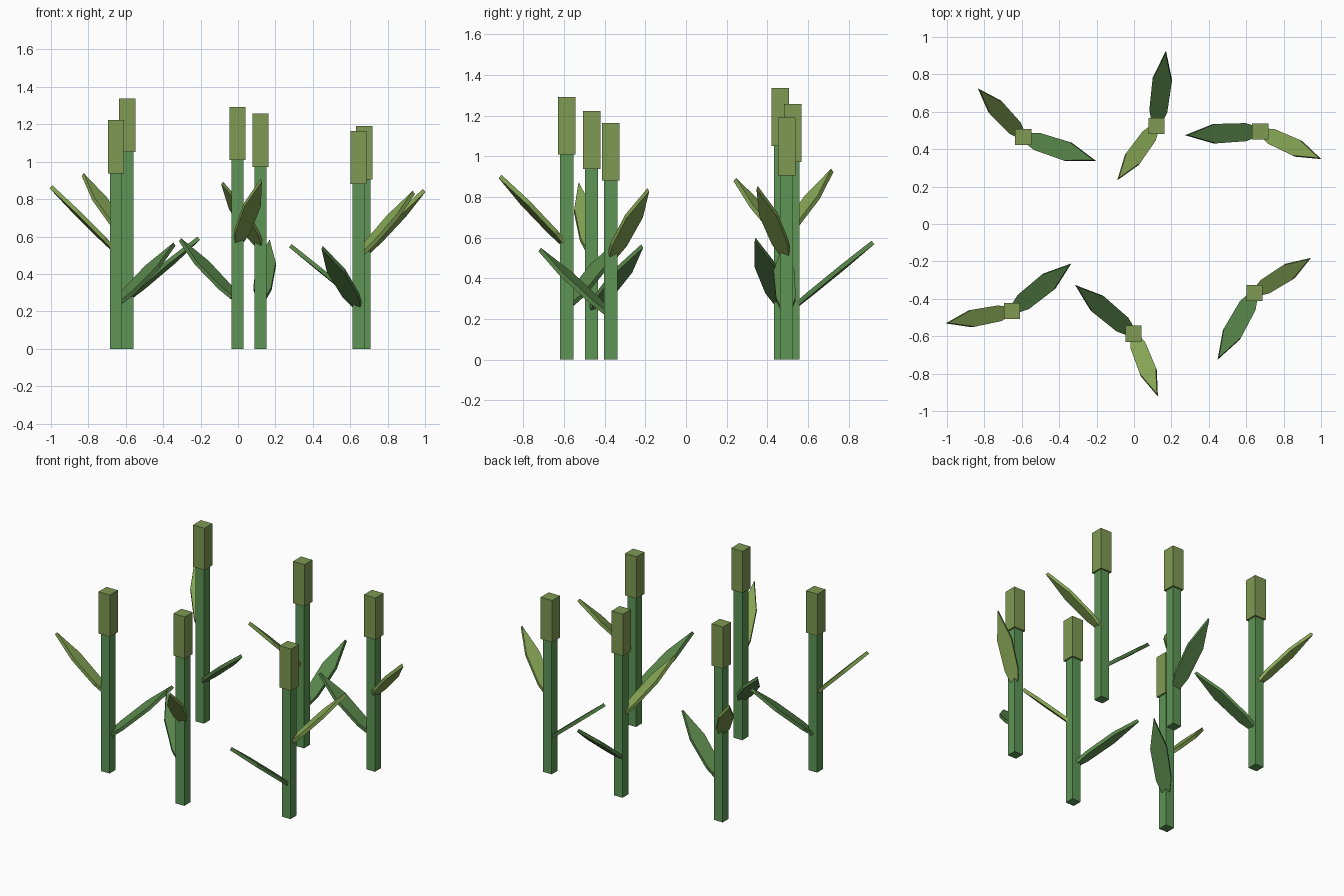
import bpy
import bmesh
from math import hypot
from mathutils import Vector

if "Cube" in bpy.data.objects:
    bpy.data.objects.remove(bpy.data.objects["Cube"])

STEM_W, HEAD_W, HEAD_H, LEAF_T = 0.065, 0.086, 0.285, 0.022


def material(name, rgb):
    m = bpy.data.materials.new(name)
    m.diffuse_color = (*rgb, 1)
    m.use_nodes = True
    m.node_tree.nodes["Principled BSDF"].inputs["Base Color"].default_value = m.diffuse_color
    return m


STEM = material("stem_green", (0.11, 0.30, 0.09))
HEAD = material("head_green", (0.21, 0.32, 0.085))
LOW = material("lower_leaf_green", (0.10, 0.24, 0.07))
HIGH = material("upper_leaf_green", (0.24, 0.38, 0.09))


def finish(bm, name, mat):
    bmesh.ops.recalc_face_normals(bm, faces=bm.faces)
    me = bpy.data.meshes.new(name)
    bm.to_mesh(me)
    bm.free()
    me.materials.append(mat)
    ob = bpy.data.objects.new(name, me)
    bpy.context.collection.objects.link(ob)
    return ob


def post(name, x, y, z0, z1, w, mat):
    bm = bmesh.new()
    bmesh.ops.create_cube(bm, size=1)
    bmesh.ops.scale(bm, vec=(w, w, z1 - z0), verts=bm.verts)
    bmesh.ops.translate(bm, vec=(x, y, (z0 + z1) / 2), verts=bm.verts)
    finish(bm, name, mat)


def leaf(name, x, y, tip, slope, half_w, mat):
    """Flat pointed plate rising from the stem centre line to the tip."""
    tx, ty, tz = tip
    reach = hypot(tx - x, ty - y)
    out = Vector(((tx - x) / reach, (ty - y) / reach, 0))
    side = Vector((-out.y, out.x, 0))
    along = (out + Vector((0, 0, slope))).normalized()
    normal = along.cross(side).normalized()
    # fractions of reach and of half width
    edge = [(0.05, 0.5), (0.21, 0.93), (0.62, 1.0)]
    outline = edge + [(1, 0)] + [(s, -w) for s, w in reversed(edge)]
    bm = bmesh.new()
    verts = []
    for s, w in outline:
        p = Vector((x, y, tz - 0.014 + slope * reach * (s - 1)))
        p += out * reach * s + side * half_w * w - normal * LEAF_T / 2
        verts.append(bm.verts.new(p))
    face = bm.faces.new(verts)
    ext = bmesh.ops.extrude_face_region(bm, geom=[face], use_keep_orig=True)
    moved = [v for v in ext["geom"] if isinstance(v, bmesh.types.BMVert)]
    bmesh.ops.translate(bm, vec=normal * LEAF_T, verts=moved)
    finish(bm, name, mat)


# x, y, height, lower leaf tip, upper leaf tip
PLANTS = [
    (-0.592, 0.465, 1.337, (-0.21, 0.34, 0.605), (-0.83, 0.72, 0.945)),
    (0.12, 0.525, 1.257, (0.17, 0.92, 0.59), (-0.085, 0.24, 0.90)),
    (0.675, 0.495, 1.19, (0.28, 0.475, 0.565), (0.995, 0.35, 0.86)),
    (-0.652, -0.465, 1.222, (-0.34, -0.215, 0.573), (-1.0, -0.53, 0.88)),
    (-0.003, -0.587, 1.293, (-0.31, -0.33, 0.597), (0.125, -0.915, 0.915)),
    (0.645, -0.37, 1.165, (0.45, -0.72, 0.555), (0.94, -0.185, 0.85)),
]

for i, (x, y, h, low, high) in enumerate(PLANTS, 1):
    post(f"stem_{i}", x, y, 0, h - HEAD_H, STEM_W, STEM)
    post(f"seed_head_{i}", x, y, h - HEAD_H, h, HEAD_W, HEAD)
    leaf(f"lower_leaf_{i}", x, y, low, 0.81, 0.052, LOW)
    leaf(f"upper_leaf_{i}", x, y, high, 0.98, 0.046, HIGH)
